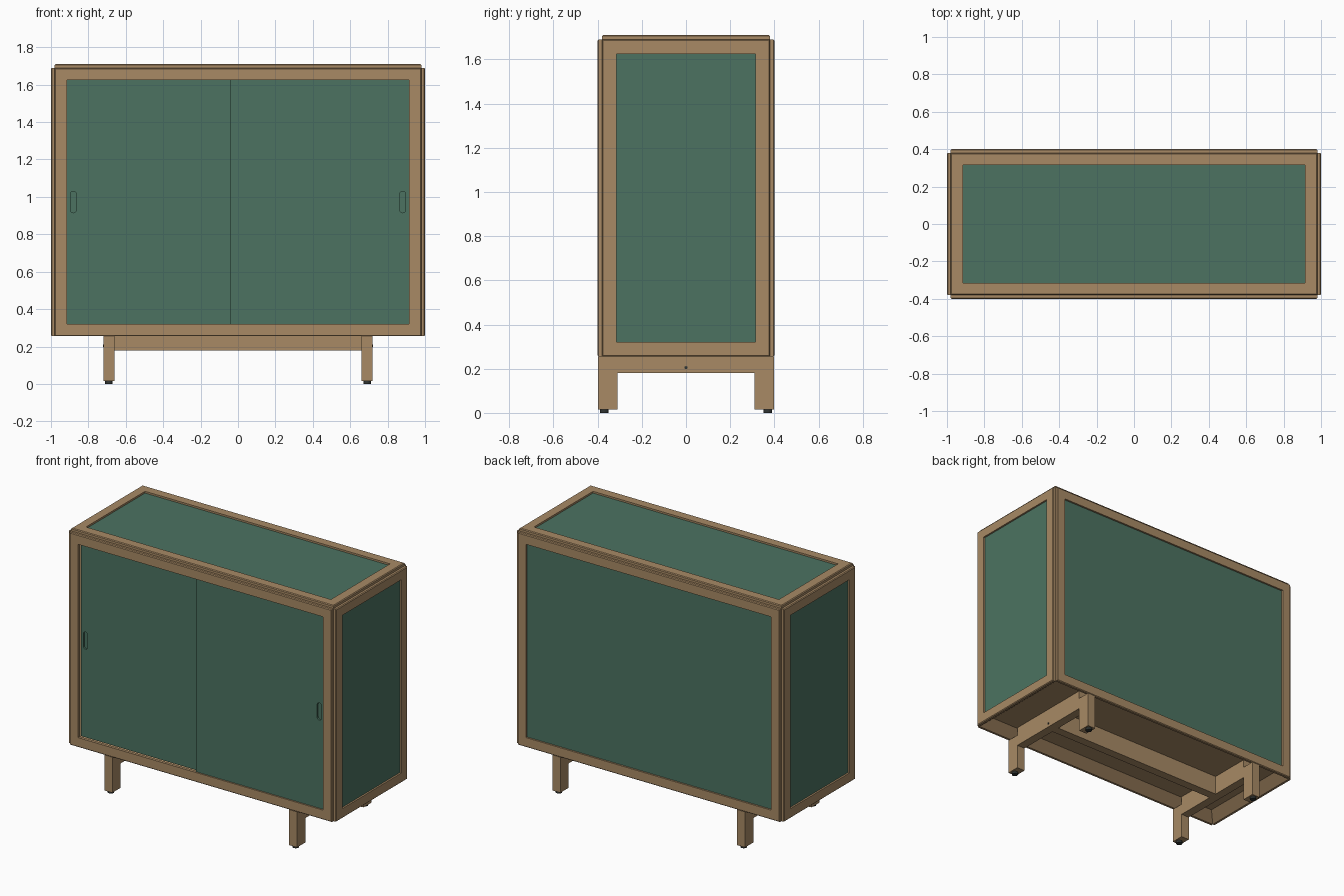
import bpy, bmesh, math
from mathutils import Vector

if "Cube" in bpy.data.objects:
    bpy.data.objects.remove(bpy.data.objects["Cube"])


def material(name, rgb):
    m = bpy.data.materials.new(name)
    m.diffuse_color = (*rgb, 1)
    m.use_nodes = True
    m.node_tree.nodes["Principled BSDF"].inputs["Base Color"].default_value = m.diffuse_color
    return m


WOOD = material("warm_wood", (0.392, 0.254, 0.130))
GREEN = material("green_panel", (0.072, 0.171, 0.120))
DARK = material("dark_metal", (0.03, 0.035, 0.033))


def finish(name, bm, mat):
    bmesh.ops.recalc_face_normals(bm, faces=bm.faces[:])
    me = bpy.data.meshes.new(name)
    bm.to_mesh(me)
    bm.free()
    me.materials.append(mat)
    ob = bpy.data.objects.new(name, me)
    bpy.context.collection.objects.link(ob)
    return ob


def box_bm(lo, hi):
    lo, hi = Vector(lo), Vector(hi)
    bm = bmesh.new()
    bmesh.ops.create_cube(bm, size=1)
    for v in bm.verts:
        v.co = (lo + hi) / 2 + v.co * (hi - lo)
    bm.normal_update()
    return bm


def box(name, lo, hi, mat):
    return finish(name, box_bm(lo, hi), mat)


def disc(name, center, radius, depth, axis, mat):
    bm = bmesh.new()
    bmesh.ops.create_cone(bm, cap_ends=True, segments=20, radius1=radius, radius2=radius, depth=depth)
    rot = Vector((0, 0, 1)).rotation_difference(Vector(axis)).to_matrix()
    for v in bm.verts:
        v.co = rot @ v.co + Vector(center)
    return finish(name, bm, mat)


def frame(name, center, u, v, n, hu, hv):
    """Four mitred bars around a rectangle, with a chamfered outer edge."""
    profile = [(0, 0), (0, 0.015), (0.005, 0.02), (0.065, 0.02), (0.065, 0)]
    c, u, v, n = (Vector(a) for a in (center, u, v, n))
    corners = [(-1, -1), (1, -1), (1, 1), (-1, 1)]
    bm = bmesh.new()
    for k in range(4):
        ends = []
        for su, sv in (corners[k], corners[(k + 1) % 4]):
            ends.append([bm.verts.new(c + u * su * (hu - i) + v * sv * (hv - i) + n * h)
                         for i, h in profile])
        a, b = ends
        m = len(profile)
        for i in range(m):
            j = (i + 1) % m
            bm.faces.new((a[i], a[j], b[j], b[i]))
        bm.faces.new(a)
        bm.faces.new(b[::-1])
    return finish(name, bm, WOOD)


X, Y, TOP, BOT = 0.98, 0.38, 1.69, 0.255
W = 0.065
MID, HZ = (TOP + BOT) / 2, (TOP - BOT) / 2

# Cabinet core with a door pocket at the front and a recessed underside
core = box_bm((-X, -Y, BOT), (X, Y, TOP))
for direction, depth in (((0, -1, 0), 0.05), ((0, 0, -1), 0.055)):
    face = max(core.faces, key=lambda f: (f.normal.dot(Vector(direction)), f.calc_area()))
    bmesh.ops.inset_individual(core, faces=[face], thickness=W, depth=-depth, use_even_offset=True)
    core.normal_update()
finish("cabinet_core", core, WOOD)

# Mitred frames on the five visible sides
frame("front_frame", (0, -Y, MID), (1, 0, 0), (0, 0, 1), (0, -1, 0), X, HZ)
frame("back_frame", (0, Y, MID), (1, 0, 0), (0, 0, 1), (0, 1, 0), X, HZ)
frame("top_frame", (0, 0, TOP), (1, 0, 0), (0, 1, 0), (0, 0, 1), X, Y)
for s, side in ((1, "right"), (-1, "left")):
    frame(side + "_frame", (s * X, 0, MID), (0, 1, 0), (0, 0, 1), (s, 0, 0), Y, HZ)

# Green inset panels
px, py, P = X - W, Y - W, 0.008
box("back_panel", (-px, Y - 0.005, BOT + W), (px, Y + P, TOP - W), GREEN)
box("top_panel", (-px, -py, TOP - 0.005), (px, py, TOP + P), GREEN)
for s, side in ((1, "right"), (-1, "left")):
    xs = sorted((s * (X - 0.005), s * (X + P)))
    box(side + "_panel", (xs[0], -py, BOT + W), (xs[1], py, TOP - W), GREEN)

# Overlapping sliding doors with rounded finger pulls
for side, x0, x1, front, back, hx in (("left", -px, 0.04, -0.37, -0.335, -0.88),
                                      ("right", -0.04, px, -0.39, -0.372, 0.88)):
    door = box(side + "_sliding_door", (x0, front, BOT + W), (x1, back, TOP - W), GREEN)
    bm = box_bm((hx - 0.016, front - 0.02, 0.915), (hx + 0.016, front + 0.012, 1.03))
    edges = [e for e in bm.edges if abs((e.verts[0].co - e.verts[1].co).y) > 0.01]
    bmesh.ops.bevel(bm, geom=edges, offset=0.0155, segments=6, profile=0.5, affect='EDGES')
    cutter = finish(side + "_pull_cutter", bm, GREEN)
    cutter.hide_render = True
    cutter.hide_viewport = True
    mod = door.modifiers.new("finger_pull", 'BOOLEAN')
    mod.operation = 'DIFFERENCE'
    mod.solver = 'EXACT'
    mod.object = cutter

# Base: legs, feet, side rails and one centre stretcher
for s, side in ((1, "right"), (-1, "left")):
    xs = sorted((s * 0.66, s * 0.72))
    for t, end in ((-1, "front"), (1, "back")):
        ys = sorted((t * 0.31, t * 0.398))
        box(f"{end}_{side}_leg", (xs[0], ys[0], 0.015), (xs[1], ys[1], BOT), WOOD)
        disc(f"{end}_{side}_foot", (s * 0.69, t * 0.37, 0.0085), 0.02, 0.017, (0, 0, 1), DARK)
    box(side + "_base_rail", (xs[0], -0.31, 0.18), (xs[1], 0.31, 0.31), WOOD)
    disc(side + "_rail_screw", (s * 0.72, 0, 0.205), 0.007, 0.004, (1, 0, 0), DARK)
box("centre_stretcher", (-0.66, -0.03, 0.18), (0.66, 0.03, 0.31), WOOD)
